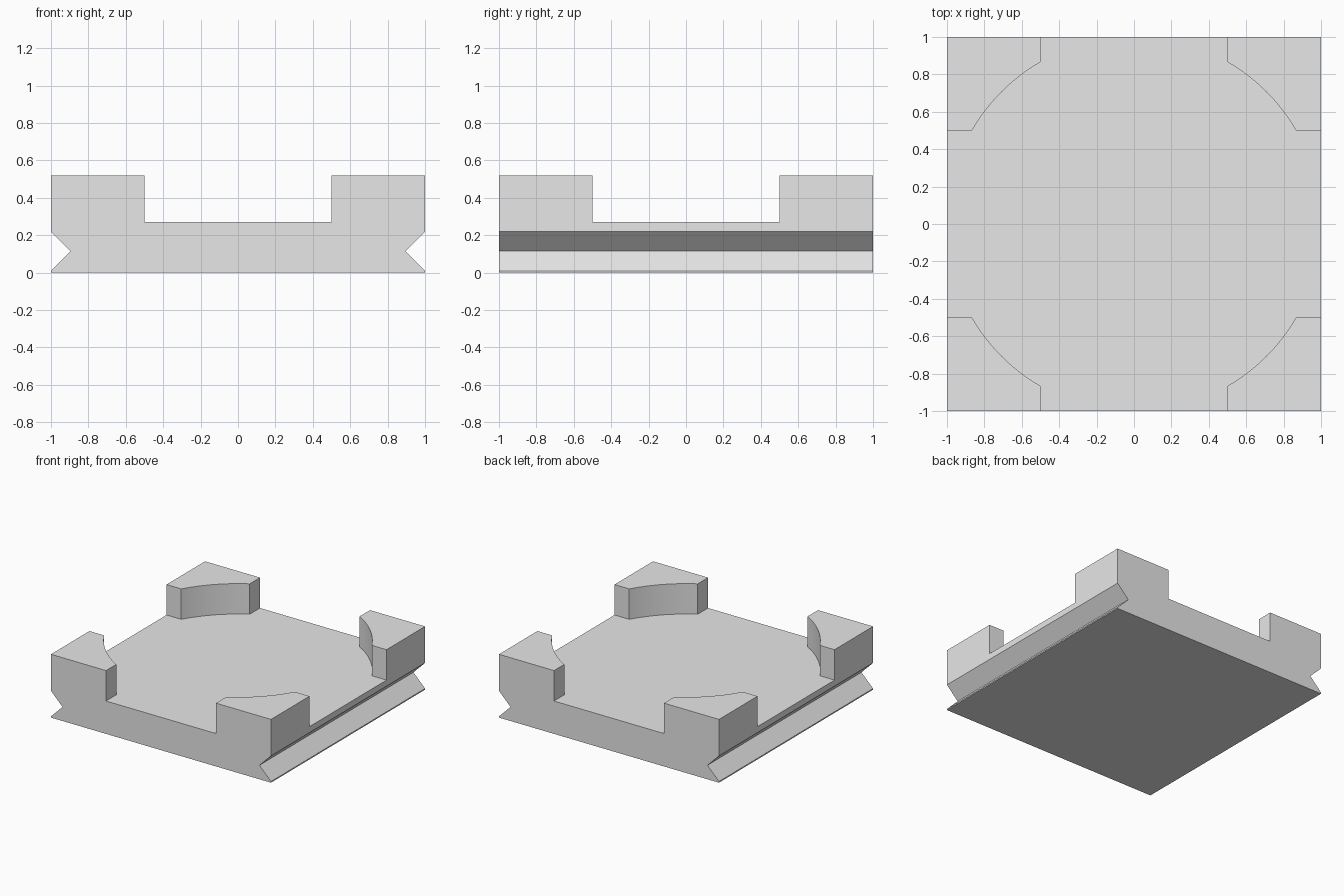
import bpy, bmesh, math
from mathutils import Vector

if "Cube" in bpy.data.objects:
    bpy.data.objects.remove(bpy.data.objects["Cube"])

HALF, TOP, FLOOR = 1.0, 0.52, 0.27
GAP = 0.5          # half width of the openings between the corner posts
RADIUS = 1.0       # round recess

grey = bpy.data.materials.new("light_grey")
grey.use_nodes = True
grey.diffuse_color = (0.8, 0.8, 0.8, 1)
grey.node_tree.nodes["Principled BSDF"].inputs["Base Color"].default_value = (0.8, 0.8, 0.8, 1)


def extrude_outline(name, points, direction):
    """Solid made by extruding a closed outline."""
    bm = bmesh.new()
    face = bm.faces.new([bm.verts.new(p) for p in points])
    result = bmesh.ops.extrude_face_region(bm, geom=[face])
    moved = [v for v in result["geom"] if isinstance(v, bmesh.types.BMVert)]
    bmesh.ops.translate(bm, verts=moved, vec=Vector(direction))
    bmesh.ops.recalc_face_normals(bm, faces=bm.faces)
    mesh = bpy.data.meshes.new(name)
    bm.to_mesh(mesh)
    bm.free()
    mesh.materials.append(grey)
    obj = bpy.data.objects.new(name, mesh)
    bpy.context.collection.objects.link(obj)
    return obj


# Block with a V groove along its left and right sides
right = [(HALF, 0), (HALF, 0.01), (0.895, 0.115), (HALF, 0.22), (HALF, TOP)]
profile = right + [(-x, z) for x, z in reversed(right)]
tray = extrude_outline("corner_post_tray", [(x, -HALF, z) for x, z in profile], (0, 2 * HALF, 0))

# Cutter outline: four arcs joined by openings that run past the edges
outline = []
reach, segments = 1.2, 16
for quarter in range(4):
    turn = quarter * math.pi / 2
    corner = [(reach, GAP)]
    for i in range(segments + 1):
        a = math.radians(30 + 30 * i / segments)
        corner.append((RADIUS * math.cos(a), RADIUS * math.sin(a)))
    corner.append((GAP, reach))
    c, s = math.cos(turn), math.sin(turn)
    outline += [(x * c - y * s, x * s + y * c, FLOOR) for x, y in corner]
cutter = extrude_outline("recess_cutter", outline, (0, 0, 1))
cutter.hide_render = True

# Cut the recess, leaving four corner posts
cut = tray.modifiers.new("recess", "BOOLEAN")
cut.operation = "DIFFERENCE"
cut.solver = "EXACT"
cut.object = cutter
bpy.ops.object.select_all(action="DESELECT")
bpy.context.view_layer.objects.active = tray
tray.select_set(True)
bpy.ops.object.modifier_apply(modifier=cut.name)
bpy.data.objects.remove(cutter)
bpy.ops.object.shade_smooth_by_angle(angle=math.radians(20))
